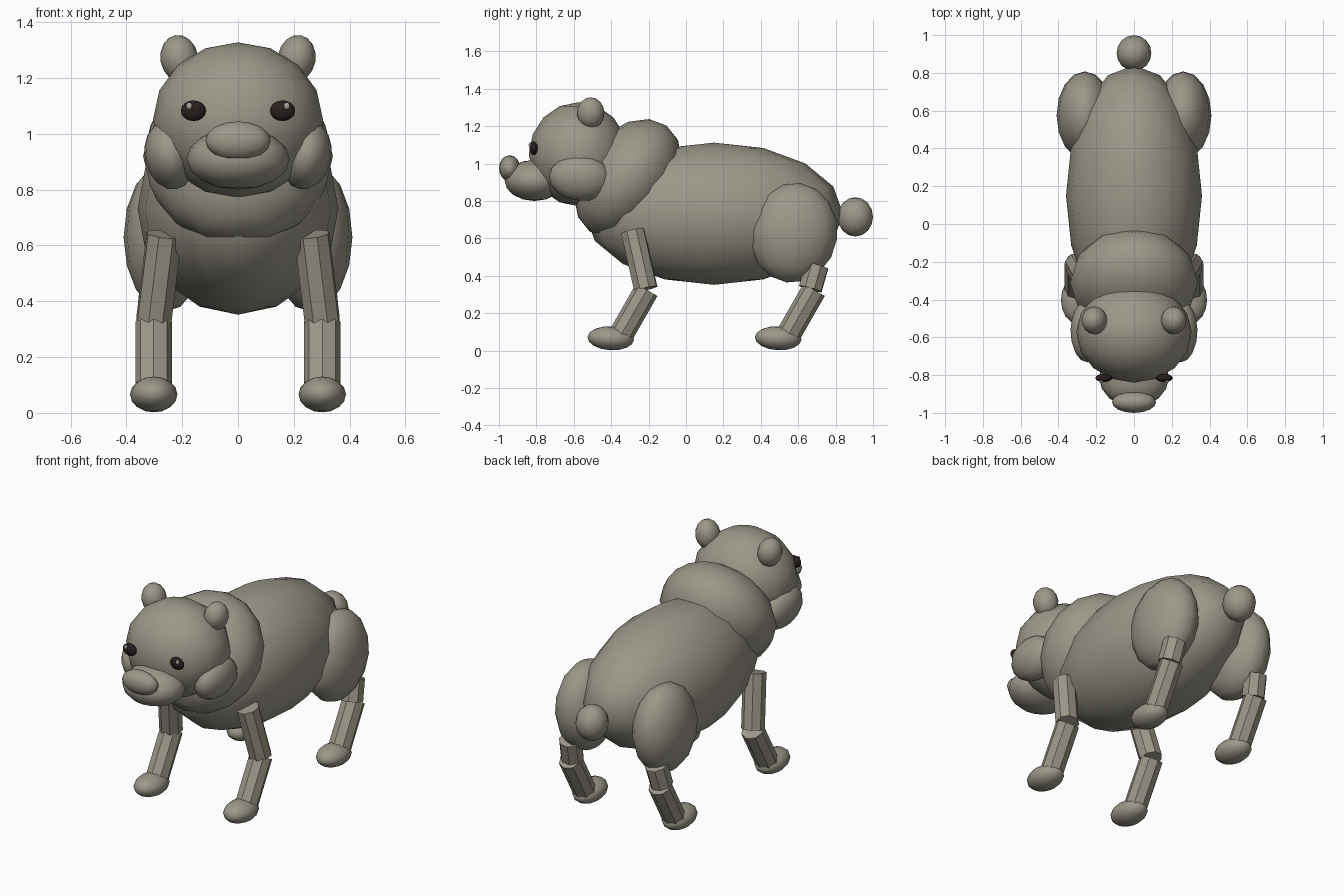
import bpy
from mathutils import Vector, Matrix, Euler
from math import radians

cube = bpy.data.objects.get("Cube")
if cube:
    bpy.data.objects.remove(cube, do_unlink=True)


def material(name, rgb):
    m = bpy.data.materials.new(name)
    m.use_nodes = True
    m.diffuse_color = (*rgb, 1)
    m.node_tree.nodes["Principled BSDF"].inputs["Base Color"].default_value = (*rgb, 1)
    return m


FUR = material("grey_brown_fur", (0.33, 0.31, 0.25))
DARK = material("dark_eye", (0.022, 0.013, 0.013))
GLINT = material("eye_glint", (0.38, 0.36, 0.33))


def ball(name, loc, radii, rot=(0, 0, 0), mat=FUR):
    """Smooth ellipsoid with sixteen sides."""
    bpy.ops.mesh.primitive_uv_sphere_add(segments=16, ring_count=8, radius=1)
    ob = bpy.context.object
    ob.name = name
    turn = Euler([radians(a) for a in rot]).to_matrix().to_4x4()
    ob.data.transform(turn @ Matrix.Diagonal((*radii, 1)))
    ob.location = loc
    ob.data.materials.append(mat)
    bpy.ops.object.shade_smooth()
    return ob


def limb(name, top, bottom, radius=0.066):
    """Flat-sided eight-sided rod between two points."""
    a, b = Vector(top), Vector(bottom)
    bpy.ops.mesh.primitive_cylinder_add(vertices=8, radius=radius, depth=(a - b).length)
    ob = bpy.context.object
    ob.name = name
    ob.data.transform((a - b).to_track_quat("Z", "Y").to_matrix().to_4x4())
    ob.location = (a + b) / 2
    ob.data.materials.append(FUR)


# Trunk, chest and tail
ball("body", (0, 0.15, 0.732), (0.36, 0.69, 0.38))
ball("chest", (0, -0.31, 0.92), (0.34, 0.25, 0.35), (-36, 0, 0))
ball("tail", (0, 0.905, 0.715), (0.092, 0.095, 0.105))

# Head, muzzle and nose
ball("head", (0, -0.575, 1.05), (0.305, 0.265, 0.278))
ball("muzzle", (0, -0.81, 0.91), (0.185, 0.16, 0.11))
ball("nose", (0, -0.943, 0.975), (0.117, 0.057, 0.07))

# Paired parts
for side, s in (("left", 1), ("right", -1)):
    ball(side + "_ear", (0.21 * s, -0.51, 1.27), (0.068, 0.074, 0.085), (0, 10 * s, 0))
    ball(side + "_cheek", (0.245 * s, -0.565, 0.922), (0.09, 0.168, 0.123), (-5, 12 * s, 0))
    ball(side + "_eye", (0.16 * s, -0.815, 1.083), (0.045, 0.022, 0.037), mat=DARK)
    ball(side + "_eye_glint", (0.175 * s, -0.833, 1.1), (0.011, 0.008, 0.013), mat=GLINT)
    ball(side + "_haunch", (0.26 * s, 0.575, 0.63), (0.15, 0.235, 0.268), (-8, 0, 0))

    # Upper legs differ; lower legs and paws repeat front and rear
    limb(side + "_front_upper_leg", (0.264 * s, -0.285, 0.64), (0.302 * s, -0.215, 0.33))
    limb(side + "_rear_upper_leg", (0.29 * s, 0.7, 0.455), (0.302 * s, 0.665, 0.33))
    for place, y in (("front", 0), ("rear", 0.895)):
        limb(f"{side}_{place}_lower_leg", (0.302 * s, y - 0.21, 0.325), (0.302 * s, y - 0.35, 0.08))
        ball(f"{side}_{place}_paw", (0.302 * s, y - 0.402, 0.066), (0.085, 0.125, 0.064), (-3, 0, 0))
